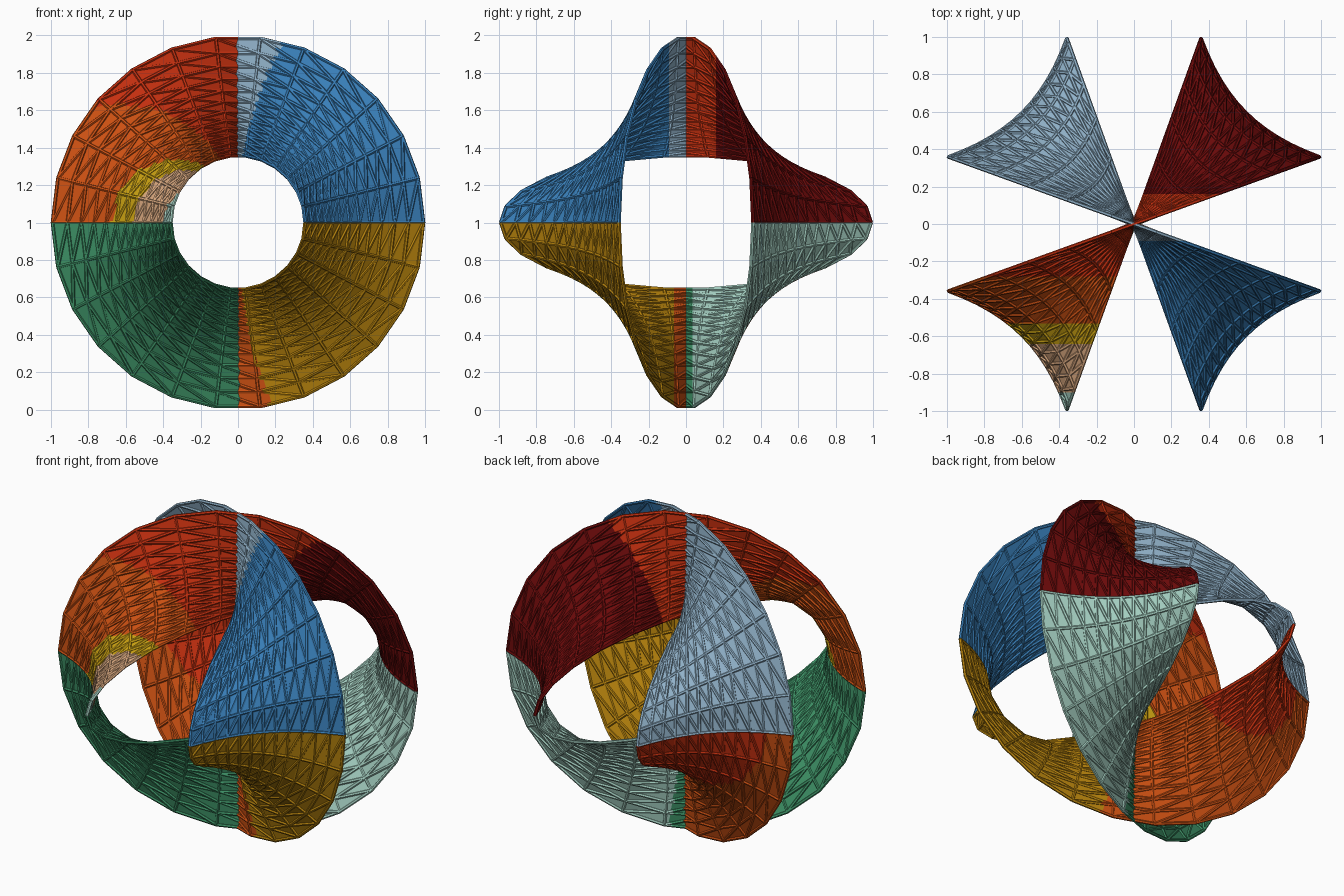
import bpy, bmesh, math
from mathutils import Vector

cube = bpy.data.objects.get("Cube")
if cube:
    bpy.data.objects.remove(cube)

# Ring proportions: 26 steps round, 12 steps across, evenly spaced in log radius
AROUND, ACROSS = 26, 12
R_OUT, R_IN = 0.99, 0.358
C = R_OUT * R_IN

COLOURS = {
    "dark_red": (0.15, 0.003, 0.003), "red": (0.58, 0.03, 0.005),
    "orange": (0.60, 0.08, 0.006), "yellow": (0.58, 0.35, 0.006),
    "beige": (0.69, 0.39, 0.21), "mint": (0.37, 0.62, 0.53),
    "green": (0.05, 0.30, 0.14), "blue": (0.04, 0.21, 0.48),
    "light_blue": (0.28, 0.44, 0.58), "gold": (0.48, 0.23, 0.004),
}
NAMES = list(COLOURS)
MATERIALS = []
for name, rgb in COLOURS.items():
    m = bpy.data.materials.new(name)
    m.use_nodes = True
    m.diffuse_color = (*rgb, 1)
    m.node_tree.nodes["Principled BSDF"].inputs["Base Color"].default_value = (*rgb, 1)
    MATERIALS.append(m)

# Colour bands for each half: (lowest y of the band, colour), from back to front
BANDS = {
    (1, "upper"): [(0.16, "dark_red"), (-0.28, "red"), (-0.53, "orange"),
                   (-0.64, "yellow"), (-0.9, "beige"), (-9, "mint")],
    (1, "lower"): [(0.035, "mint"), (-9, "green")],
    (-1, "upper"): [(-0.09, "light_blue"), (-9, "blue")],
    (-1, "lower"): [(0.42, "red"), (-0.065, "orange"), (-9, "gold")],
}


def node(sign, i, j):
    """Point of the saddle ring at step i round and step j across."""
    a = math.tau * i / AROUND
    r = R_IN * (R_OUT / R_IN) ** (j / ACROSS)
    return Vector((r * math.cos(a), sign * C / r * math.cos(a), 1 + r * math.sin(a)))


def strut(bm, a, b, radius, sides=6):
    """Closed prism between two points."""
    turn = (b - a).to_track_quat('Z', 'Y')
    ring = [turn @ Vector((radius * math.cos(math.tau * k / sides),
                           radius * math.sin(math.tau * k / sides), 0)) for k in range(sides)]
    lo = [bm.verts.new(a + p) for p in ring]
    hi = [bm.verts.new(b + p) for p in ring]
    for k in range(sides):
        n = (k + 1) % sides
        bm.faces.new((lo[k], lo[n], hi[n], hi[k]))
    bm.faces.new(lo[::-1])
    bm.faces.new(hi)


def finish(bm, sign, name):
    """Cut along the colour borders, colour the faces and make the object."""
    cuts = [((0, 0, 1), (0, 0, 1))]
    for half in ("upper", "lower"):
        cuts += [((0, y, 0), (0, 1, 0)) for y, _ in BANDS[sign, half] if y > -2]
    for co, no in cuts:
        bmesh.ops.bisect_plane(bm, geom=bm.verts[:] + bm.edges[:] + bm.faces[:],
                               dist=1e-5, plane_co=co, plane_no=no)
    for f in bm.faces:
        p = f.calc_center_median()
        bands = BANDS[sign, "upper" if p.z > 1 else "lower"]
        f.material_index = NAMES.index(next(c for y, c in bands if p.y > y))
    mesh = bpy.data.meshes.new(name)
    bm.to_mesh(mesh)
    bm.free()
    for m in MATERIALS:
        mesh.materials.append(m)
    bpy.context.collection.objects.link(bpy.data.objects.new(name, mesh))


for sign, label in ((1, "first_ring"), (-1, "second_ring")):
    # Thin triangulated skin
    skin = bmesh.new()
    grid = [[skin.verts.new(node(sign, i, j)) for j in range(ACROSS + 1)] for i in range(AROUND)]
    for i in range(AROUND):
        here, ahead = grid[i], grid[(i + 1) % AROUND]
        for j in range(ACROSS):
            skin.faces.new((here[j], here[j + 1], ahead[j + 1]))
            skin.faces.new((here[j], ahead[j + 1], ahead[j]))
    finish(skin, sign, label + "_skin")

    # Raised lattice: cross ribs, hoops and diagonals
    lattice = bmesh.new()
    for i in range(AROUND):
        for j in range(ACROSS + 1):
            p = node(sign, i, j)
            strut(lattice, p, node(sign, i + 1, j), 0.01)
            if j < ACROSS:
                strut(lattice, p, node(sign, i, j + 1), 0.01)
                strut(lattice, p, node(sign, i + 1, j + 1), 0.01)
    finish(lattice, sign, label + "_lattice")
